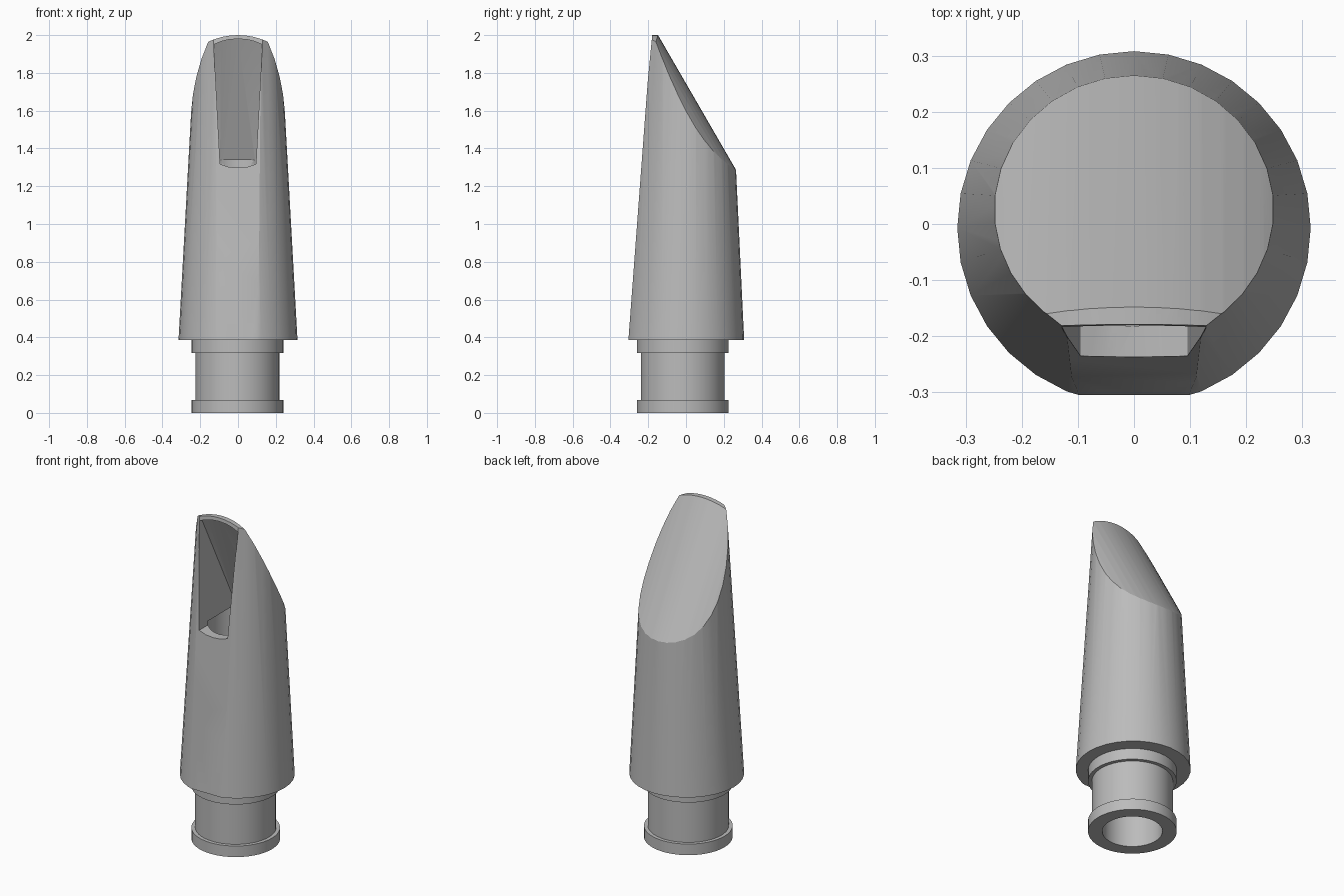
import bpy, bmesh, math
from mathutils import Vector

if "Cube" in bpy.data.objects:
    bpy.data.objects.remove(bpy.data.objects["Cube"], do_unlink=True)

grey = bpy.data.materials.new("satin grey")
grey.use_nodes = True
grey.diffuse_color = (0.5, 0.5, 0.5, 1)
grey.node_tree.nodes["Principled BSDF"].inputs["Base Color"].default_value = (0.5, 0.5, 0.5, 1)


def finish(name, bm):
    bmesh.ops.recalc_face_normals(bm, faces=bm.faces)
    mesh = bpy.data.meshes.new(name)
    bm.to_mesh(mesh)
    bm.free()
    mesh.materials.append(grey)
    obj = bpy.data.objects.new(name, mesh)
    bpy.context.collection.objects.link(obj)
    return obj


def hull(name, points):
    bm = bmesh.new()
    for p in points:
        bm.verts.new(p)
    out = bmesh.ops.convex_hull(bm, input=bm.verts)
    spare = {v for v in out["geom_interior"] if isinstance(v, bmesh.types.BMVert)}
    bmesh.ops.delete(bm, geom=list(spare), context="VERTS")
    return finish(name, bm)


def ring(radius, z, y=0.0, x=0.0, count=32):
    return [(x + radius * math.sin(math.tau * i / count),
             y + radius * math.cos(math.tau * i / count), z) for i in range(count)]


def lathe(name, profile, x, y, count=32):
    """Revolve a closed (radius, z) profile into a tube."""
    bm = bmesh.new()
    rings = [[bm.verts.new(p) for p in ring(r, z, y, x, count)] for r, z in profile]
    for k, a in enumerate(rings):
        b = rings[(k + 1) % len(rings)]
        for i in range(count):
            j = (i + 1) % count
            bm.faces.new((a[i], a[j], b[j], b[i]))
    return finish(name, bm)


def cut(target, cutter, operation="DIFFERENCE"):
    mod = target.modifiers.new(cutter.name, "BOOLEAN")
    mod.operation, mod.solver, mod.object = operation, "EXACT", cutter
    bpy.context.view_layer.objects.active = target
    bpy.ops.object.modifier_apply(modifier=mod.name)
    bpy.data.objects.remove(cutter, do_unlink=True)


def smooth(obj):
    bpy.ops.object.select_all(action="DESELECT")
    obj.select_set(True)
    bpy.context.view_layer.objects.active = obj
    bpy.ops.object.shade_smooth_by_angle(angle=math.radians(25))


# Tapered body
BASE, TOP = 0.385, 2.1
body = hull("body", ring(0.315, BASE, -0.007) + ring(0.22, TOP, 0.006))

# Flat table on the front, bending back slightly towards the tip
table = [(-0.305, BASE), (-0.203, 1.75), (-0.165, 2.0), (-0.15, TOP)]
side = [(0.5, 0.2), (0.5, 2.3), (-0.15, 2.3), (-0.317, 0.2)]
keep = hull("table_keep", [(x, y, z) for x in (-0.5, 0.5) for y, z in side + table])
cut(body, keep, "INTERSECT")

# Sloping beak with a gently rounded cross-section
tip, heel = Vector((0, -0.148, 2.0)), Vector((0, 0.257, 1.3))
along = (heel - tip).normalized()
outward = Vector((0, -along.z, along.y))
BEAK_R = 0.46
arch = [(BEAK_R * math.sin(a), BEAK_R * (math.cos(a) - 1))
        for a in (math.radians(5 * i) for i in range(-12, 13))]
arch += [(-0.4, -3), (0.4, -3)]
keep = hull("beak_keep", [tip + along * s + outward * v + Vector((u, 0, 0))
                          for s in (-2, 3) for u, v in arch])
cut(body, keep, "INTERSECT")

# Arched tip outline
TIP_R = 0.37
arc = [(TIP_R * math.sin(a), 2.0 - TIP_R + TIP_R * math.cos(a))
       for a in (math.radians(6 * i) for i in range(-12, 13))]
arc += [(-0.4, 0), (0.4, 0)]
keep = hull("tip_keep", [(x, y, z) for y in (-0.6, 0.6) for x, z in arc])
cut(body, keep, "INTERSECT")

# Window opening, with a baffle sloping back into the chamber
upper = [(0, 1.98), (0.05, 1.976), (0.09, 1.966), (0.128, 1.95)]
lower = [(0, 1.298), (0.05, 1.302), (0.095, 1.317)]
points = []
for s in (-1, 1):
    points += [(s * x, y, z) for x, z in upper for y in (-0.5, -0.163)]
    points += [(s * x, y, z) for x, z in lower for y in (-0.5, 0.13)]
cut(body, hull("window_cutter", points))

# Bore
BORE, CX, CY = 0.165, -0.003, -0.0175
cut(body, hull("bore_cutter", ring(BORE, 0.2, CY, CX) + ring(BORE, 1.34, CY, CX)))
smooth(body)

# Hollow tenon with a rim at each end
tenon = lathe("tenon", [(BORE, 0), (0.243, 0), (0.243, 0.067), (0.222, 0.067),
                        (0.222, 0.318), (0.243, 0.318), (0.243, BASE), (BORE, BASE)], CX, CY, 48)
smooth(tenon)
